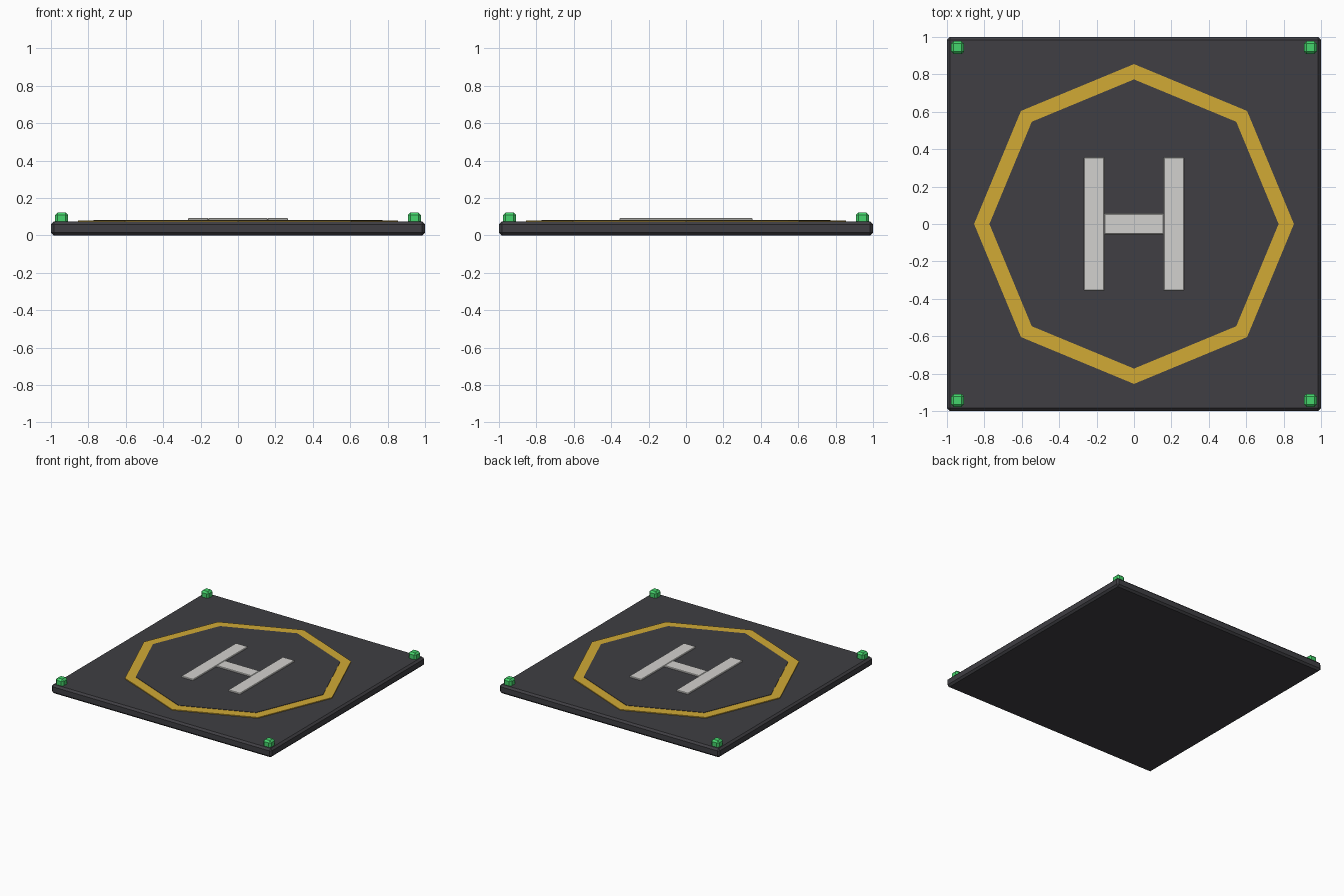
import bpy
import bmesh
from mathutils import Matrix

if "Cube" in bpy.data.objects:
    bpy.data.objects.remove(bpy.data.objects["Cube"], do_unlink=True)


def material(name, rgb):
    mat = bpy.data.materials.new(name)
    mat.use_nodes = True
    mat.diffuse_color = (*rgb, 1)
    mat.node_tree.nodes["Principled BSDF"].inputs["Base Color"].default_value = (*rgb, 1)
    return mat


asphalt = material("dark asphalt", (0.05, 0.049, 0.056))
yellow = material("marking yellow", (0.64, 0.4, 0.036))
white = material("marking white", (0.65, 0.64, 0.62))
green = material("lamp green", (0.06, 0.66, 0.15))


def add_object(name, bm, mat):
    mesh = bpy.data.meshes.new(name)
    bm.to_mesh(mesh)
    bm.free()
    mesh.materials.append(mat)
    obj = bpy.data.objects.new(name, mesh)
    bpy.context.collection.objects.link(obj)
    return obj


def box(name, x, y, size_x, size_y, bottom, top, mat, bevel):
    """Box with a single-segment chamfer on every edge."""
    bm = bmesh.new()
    place = Matrix.Translation((x, y, (bottom + top) / 2))
    scale = Matrix.Diagonal((size_x, size_y, top - bottom, 1))
    bmesh.ops.create_cube(bm, size=1, matrix=place @ scale)
    obj = add_object(name, bm, mat)
    mod = obj.modifiers.new("Chamfer", "BEVEL")
    mod.width = bevel
    mod.segments = 1
    return obj


def octagon(name, radius, bottom, top, mat):
    """Eight-sided disc with corners on the axes."""
    bm = bmesh.new()
    bmesh.ops.create_cone(bm, cap_ends=True, segments=8, radius1=radius, radius2=radius,
                          depth=top - bottom,
                          matrix=Matrix.Translation((0, 0, (bottom + top) / 2)))
    return add_object(name, bm, mat)


# Landing slab
box("pad_slab", 0, 0, 2, 2, 0, 0.073, asphalt, 0.015)

# Yellow border formed by a dark disc lying on a larger yellow one
octagon("border_disc", 0.855, 0.06, 0.08, yellow)
octagon("inner_disc", 0.773, 0.06, 0.083, asphalt)

# Raised white centre marking
for side, x in (("left", 0.213), ("right", -0.213)):
    box(f"marking_bar_{side}", x, 0, 0.11, 0.712, 0.072, 0.092, white, 0.004)
box("marking_crossbar", 0, 0, 0.316, 0.112, 0.072, 0.092, white, 0.004)

# Corner lamps
for depth, y in (("front", -0.943), ("back", 0.943)):
    for side, x in (("left", 0.943), ("right", -0.943)):
        box(f"lamp_{depth}_{side}", x, y, 0.07, 0.07, 0.053, 0.123, green, 0.014)
